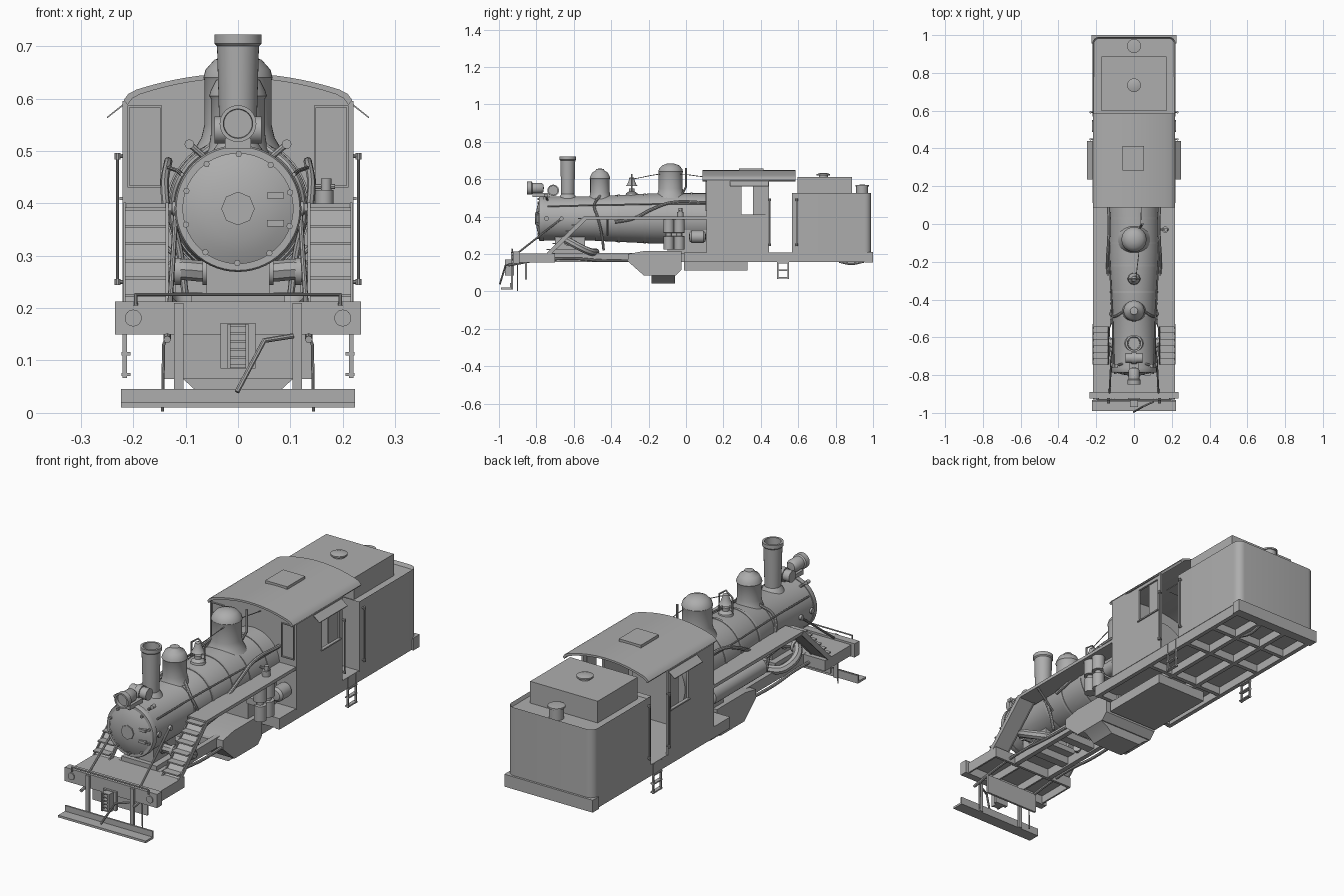
import bpy, bmesh, math
from mathutils import Matrix

GREY = bpy.data.materials.new("plain_grey")
GREY.diffuse_color = (0.42, 0.42, 0.42, 1)
SIDES = ((-1, "left"), (1, "right"))

def add(name, data):
    data.materials.append(GREY)
    ob = bpy.data.objects.new(name, data)
    bpy.context.collection.objects.link(ob)
    return ob

def from_bm(name, bm):
    bmesh.ops.remove_doubles(bm, verts=bm.verts, dist=1e-5)
    bmesh.ops.recalc_face_normals(bm, faces=bm.faces)
    me = bpy.data.meshes.new(name)
    bm.to_mesh(me)
    bm.free()
    return add(name, me)

def prism(name, pts, axis, a, b):
    """Extrude a 2D outline along an axis: 'x' takes (y,z), 'y' takes (x,z)."""
    bm = bmesh.new()
    put = (lambda p, t: (t, p[0], p[1])) if axis == 'x' else (lambda p, t: (p[0], t, p[1]))
    A, B = [[bm.verts.new(put(p, t)) for p in pts] for t in (a, b)]
    bm.faces.new(A)
    bm.faces.new(B)
    for i in range(len(pts)):
        j = (i + 1) % len(pts)
        bm.faces.new((A[i], A[j], B[j], B[i]))
    return from_bm(name, bm)

def box(name, x0, x1, y0, y1, z0, z1):
    return prism(name, [(y0, z0), (y1, z0), (y1, z1), (y0, z1)], 'x', x0, x1)

def lathe(name, prof, loc, axis='z', n=40):
    """Revolve (radius, height) points; the height runs along the axis."""
    bm = bmesh.new()
    rings = [[bm.verts.new((r * math.cos(2 * math.pi * i / n), r * math.sin(2 * math.pi * i / n), h))
              for i in range(n)] for r, h in prof]
    for p, q in zip(rings, rings[1:]):
        for i in range(n):
            bm.faces.new((p[i], p[(i + 1) % n], q[(i + 1) % n], q[i]))
    turn = {'z': Matrix(), 'y': Matrix.Rotation(-math.pi / 2, 4, 'X'), 'x': Matrix.Rotation(math.pi / 2, 4, 'Y')}[axis]
    bm.transform(Matrix.Translation(loc) @ turn)
    return from_bm(name, bm)

def cyl(name, loc, r, h0, h1, axis='z', n=24):
    return lathe(name, [(0, h0), (r, h0), (r, h1), (0, h1)], loc, axis, n)

def tube(name, pts, r, smooth=False):
    cu = bpy.data.curves.new(name, 'CURVE')
    cu.dimensions, cu.bevel_depth, cu.bevel_resolution, cu.use_fill_caps = '3D', r, 2, True
    cu.resolution_u = 6
    sp = cu.splines.new('BEZIER')
    sp.bezier_points.add(len(pts) - 1)
    for bp, p in zip(sp.bezier_points, pts):
        bp.co = p
        bp.handle_left_type = bp.handle_right_type = 'AUTO' if smooth else 'VECTOR'
    return add(name, cu)

# Boiler, smokebox and bands
BZ = 0.39
lathe("boiler", [(0, -.775), (.117, -.775), (.117, -.48), (.12, -.47), (.135, -.15), (.135, .2), (0, .2)], (0, 0, BZ), 'y', 56)
lathe("smokebox_ring", [(.105, -.785), (.118, -.785), (.121, -.78), (.121, -.76), (.105, -.76)], (0, 0, BZ), 'y', 56)
lathe("smokebox_door", [(0, -.803), (.03, -.802), (.06, -.797), (.085, -.79), (.107, -.78), (.107, -.77), (0, -.77)], (0, 0, BZ), 'y', 56)
cyl("door_plate", (0, 0, BZ), .032, -.807, -.79, 'y', 8)
for i in range(10):
    a = i * math.pi / 5 + .3
    cyl("door_clip", (.104 * math.cos(a), 0, BZ + .104 * math.sin(a)), .006, -.795, -.78, 'y', 8)
for dz in (-.028, .025):
    box("door_hinge", .055, .088, -.802, -.785, BZ + dz - .006, BZ + dz + .006)
for y, r in ((-.48, .121), (-.36, .128), (-.22, .1345), (-.1, .138), (.03, .138)):
    lathe("boiler_band", [(.1, y - .006), (r, y - .006), (r, y + .006), (.1, y + .006)], (0, 0, BZ), 'y', 56)
box("firebox", -.12, .12, -.1, .2, .2, .37)

# Stack, domes, bell, generator and headlight
lathe("smoke_stack", [(.055, .485), (.045, .505), (.035, .52), (.04, .70), (.045, .705), (.045, .722), (.035, .722), (.03, .52), (0, .52)], (0, -.632, 0))
lathe("sand_dome", [(.066, .485), (.056, .505), (.052, .53), (.052, .60), (.055, .605), (.052, .615), (.042, .635), (.025, .645), (.02, .655), (0, .657)], (0, -.46, 0))
lathe("steam_dome", [(.085, .5), (.07, .525), (.064, .55), (.064, .635), (.066, .64), (.062, .655), (.045, .674), (.02, .683), (0, .685)], (0, -.082, 0))
lathe("bell", [(.03, .565), (.024, .572), (.017, .59), (.013, .607), (0, .612)], (0, -.29, 0), n=24)
lathe("bell_base", [(.035, .505), (.03, .525), (.015, .535), (.015, .55), (0, .55)], (0, -.29, 0), n=24)
tube("bell_yoke", [(-.034, -.29, .535), (-.034, -.29, .6), (0, -.29, .625), (.034, -.29, .6), (.034, -.29, .535)], .004)
tube("bell_cord", [(.01, -.29, .6), (.03, -.1, .63), (.04, .12, .61)], .002, True)
cyl("generator", (0, -.71, .54), .026, -.045, .045, 'x')
cyl("generator_rim", (0, -.71, .54), .031, -.012, .012, 'x')
lathe("headlight", [(0, -.835), (.027, -.835), (.028, -.85), (.035, -.85), (.035, -.825), (.029, -.82), (.029, -.775), (.02, -.762), (0, -.76)], (0, 0, .552), 'y', 32)
box("headlight_bracket", -.025, .025, -.82, -.73, .505, .525)
tube("whistle", [(.03, -.02, .52), (.045, .0, .56), (.045, .0, .66)], .006)

# Boiler fittings on both sides
for s, n in SIDES:
    tube("class_lamp_" + n, [(s * .06, -.74, .485), (s * .095, -.75, .515)], .006)
    cyl("class_lamp_knob_" + n, (s * .093, -.75, .513), .009, -.01, .01, 'y', 12)
    tube("boiler_handrail_" + n, [(s * .107, -.74, .455), (s * .115, -.48, .462), (s * .132, -.15, .468), (s * .132, .11, .468)], .004)
    tube("sand_pipe_" + n, [(s * .05, -.46, .51), (s * .105, -.49, .46), (s * .125, -.47, .39), (s * .11, -.45, .3), (s * .1, -.44, .22)], .007, True)
    tube("feed_pipe_" + n, [(s * .133, -.38, .37), (s * .137, -.28, .39), (s * .14, -.18, .44), (s * .134, -.08, .475), (s * .134, .11, .475)], .008, True)
    tube("front_brace_" + n, [(s * .118, -.665, .39), (s * .13, -.9, .205)], .005)
    cyl("brace_boss_" + n, (s * .118, -.665, .39), .011, -.01, .01, 'x', 12)
    cyl("washout_plug_" + n, (s * .115, -.745, .39), .013, -.01, .01, 'x', 12)
    # Jointed steam pipes beside the saddle
    tube("steam_pipe_" + n, [(s * .06, -.63, .27), (s * .125, -.63, .27), (s * .135, -.52, .215), (s * .07, -.48, .21)], .02, True)
    for x in (.062, .115):
        cyl("steam_pipe_flange_" + n, (s * x, -.63, .27), .026, -.006, .006, 'x')
box("boiler_saddle", -.06, .06, -.7, -.54, .2, .3)
box("saddle_foot", -.09, .09, -.72, -.52, .2, .225)

# Running boards, sloping stairs
for s, n in SIDES:
    box("running_board_" + n, s * .125, s * .218, -.545, .11, .385, .4)
    prism("stair_slope_" + n, [(-.735, .2), (-.725, .2), (-.535, .385), (-.545, .39)], 'x', s * .135, s * .218)
    for x in (.133, .214):
        prism("stair_stringer_" + n, [(-.745, .205), (-.72, .2), (-.53, .385), (-.545, .402)], 'x', s * x, s * (x + .005))
    for i in range(6):
        y, z = -.735 + i * .034, .225 + i * .033
        box("stair_tread_" + n, s * .137, s * .216, y - .012, y + .022, z - .004, z + .002)
    tube("board_bracket_" + n, [(s * .12, -.42, .3), (s * .21, -.42, .388)], .005)

# Air pump and tank (right), long air tank (left)
for y in (-.092, -.036):
    lathe("air_pump", [(0, .225), (.027, .225), (.027, .295), (.015, .297), (.015, .312), (.029, .314), (.029, .385), (.012, .392), (0, .395)], (.178, y, 0), n=24)
box("pump_bracket", .12, .17, -.11, -.02, .29, .32)
def tank(name, loc, r, a, b):
    lathe(name, [(0, a), (r * .7, a + .004), (r, a + .015), (r, b - .015), (r * .7, b - .004), (0, b)], loc, 'y', 28)
tank("short_air_tank", (.175, 0, .292), .033, .015, .108)
tank("long_air_tank", (-.175, 0, .325), .038, -.3, .1)
cyl("lubricator", (.165, -.03, 0), .017, .4, .425)
cyl("lubricator_cap", (.168, -.03, 0), .01, .425, .447)
tube("lubricator_arm", [(.135, -.03, .432), (.185, -.03, .432)], .005)

# Front deck, beam, coupler and foot board
box("front_deck", -.218, .218, -.9, -.7, .192, .204)
box("front_beam", -.235, .235, -.925, -.89, .15, .213)
for x in (-.218, -.075, .067, .21):
    box("deck_rib", x, x + .008, -.9, -.7, .155, .195)
box("deck_cross_rib", -.218, .218, -.712, -.7, .155, .195)
tube("lift_bar", [(-.195, -.93, .205), (-.195, -.93, .226), (.195, -.93, .226), (.195, -.93, .205)], .004)
box("foot_board", -.223, .223, -.99, -.935, .01, .02)
box("foot_board_back", -.223, .223, -.941, -.933, .01, .046)
box("coupler_plate", -.033, .033, -.935, -.92, .085, .172)
for x in (-.02, .014):
    box("coupler_cheek", x, x + .006, -.968, -.93, .085, .17)
for i in range(6):
    box("coupler_rib", -.02, .02, -.965, -.93, .087 + i * .0155, .092 + i * .0155)
tube("uncoupling_lever", [(-.002, -.995, .04), (.05, -.965, .138), (.105, -.94, .147)], .005)
box("front_cross_plate", -.14, .14, -.86, -.85, .065, .155)
for s, n in SIDES:
    cyl("beam_plate_" + n, (s * .2, 0, .181), .016, -.93, -.92, 'y')
    box("foot_board_hanger_" + n, s * .104, s * .122, -.935, -.925, .01, .21)
    tube("rail_guard_" + n, [(s * .13, -.9, .16), (s * .142, -.9, .13), (s * .144, -.9, .003)], .003)
    tube("brake_pipe_" + n, [(s * .135, -.95, .14), (s * .135, -.8, .165), (s * .135, -.6, .175), (s * .135, -.45, .165), (s * .13, -.28, .165)], .007, True)
    # Engine frame rails
    box("frame_rail_" + n, s * .085, s * .108, -.72, .02, .158, .205)
for y in (-.6, -.42, -.33):
    box("frame_cross_member", -.09, .09, y, y + .04, .165, .2)

# Ash pan and boxes below
prism("ash_pan", [(-.31, .2), (-.31, .16), (-.225, .085), (-.055, .085), (-.025, .115), (-.025, .215), (-.23, .215)], 'x', -.14, .14)
prism("ash_pan_hopper", [(-.14, .085), (-.105, .065), (-.08, .042), (.08, .042), (.105, .065), (.14, .085)], 'y', -.185, -.06)
box("under_cab_box", -.13, .13, -.01, .33, .113, .16)

# Rear frame carrying cab and tender
box("rear_floor", -.218, .218, -.01, .99, .196, .208)
for x in (-.218, -.08, .06, .198):
    box("rear_sill", x, x + .02, -.01, .97, .157, .2)
for y in (-.01, .34, .6, .78):
    box("rear_cross_sill", -.215, .215, y, y + .02, .16, .2)
box("rear_beam", -.225, .225, .955, 1.0, .155, .212)
tube("rear_hose", [(.06, .82, .16), (.06, .88, .148), (.06, .95, .16)], .007, True)

# Cab walls with side windows
arc = [(.19 * i / 8, .646 - .031 * (i / 8) ** 2) for i in range(9)] + [(.205, .607), (.214, .595), (.218, .58)]
arch = [(-x, z) for x, z in arc[:0:-1]] + arc
prism("cab_front", [(x * .99, z - .006) for x, z in arch] + [(.216, .205), (-.216, .205)], 'y', .11, .12)
for s, n in SIDES:
    for y0, y1, z0, z1 in ((.11, .297, .205, .595), (.297, .425, .205, .412), (.297, .425, .57, .595), (.425, .445, .205, .595)):
        box("cab_side_" + n, s * .21, s * .22, y0, y1, z0, z1)
    box("sliding_sash_" + n, s * .207, s * .212, .357, .425, .412, .57)
    box("window_sill_" + n, s * .21, s * .226, .29, .43, .406, .412)
    prism("awning_" + n, [(s * .214, .594), (s * .25, .565), (s * .25, .562), (s * .214, .59)], 'y', .235, .44)
    # Front window frame
    for x0, x1, z0, z1 in ((.145, .149, .43, .587), (.207, .211, .43, .587), (.145, .211, .43, .434), (.145, .211, .583, .587)):
        box("front_window_frame_" + n, s * x0, s * x1, .104, .112, z0, z1)
    # Grab rails and steps in the gap
    for y in (.448, .592):
        tube("grab_rail_" + n, [(s * .218, y, .25), (s * .23, y, .25), (s * .23, y, .49), (s * .218, y, .49)], .004)
        for z in (.25, .49):
            cyl("grab_rail_knob_" + n, (s * .23, y, z), .006, -.006, .006, n=10)
    for y in (.487, .543):
        box("step_side_" + n, s * .212, s * .22, y, y + .008, .067, .205)
    for z in (.07, .11, .15):
        box("step_" + n, s * .205, s * .222, .487, .551, z, z + .006)

# Arched roof with hatch
prism("cab_roof", [(x * 1.02, z + .002) for x, z in arch[1:-1]] + [(x * .985, z - .007) for x, z in arch[-2:0:-1]], 'y', .088, .585)
box("roof_hatch", -.06, .052, .284, .414, .635, .658)

# Tender: rounded rear corners and raised rim
t = box("tender_body", -.22, .22, .568, .99, .205, .526)
bm = bmesh.new()
bm.from_mesh(t.data)
edges = [e for e in bm.edges if all(v.co.y > .9 for v in e.verts) and abs(e.verts[0].co.z - e.verts[1].co.z) > .1]
bmesh.ops.bevel(bm, geom=edges, offset=.035, segments=6, affect='EDGES', profile=.5)
bm.normal_update()
top = max(bm.faces, key=lambda f: f.calc_center_median().z)
bmesh.ops.inset_region(bm, faces=[top], thickness=.008)
bmesh.ops.translate(bm, verts=top.verts, vec=(0, 0, -.015))
bm.to_mesh(t.data)
bm.free()
box("fuel_bunker", -.172, .172, .597, .888, .505, .611)
lathe("bunker_hatch", [(.025, .6), (.025, .62), (.036, .62), (.036, .627), (.02, .632), (0, .633)], (0, .735, 0), n=28)
lathe("water_filler", [(.032, .505), (.032, .56), (.037, .56), (.037, .568), (0, .572)], (0, .942, 0), n=28)

# Turn pipes into meshes and smooth the round parts
bpy.ops.object.select_all(action='SELECT')
bpy.context.view_layer.objects.active = t
bpy.ops.object.convert(target='MESH')
bpy.ops.object.select_all(action='SELECT')
bpy.ops.object.shade_smooth_by_angle(angle=math.radians(35))
